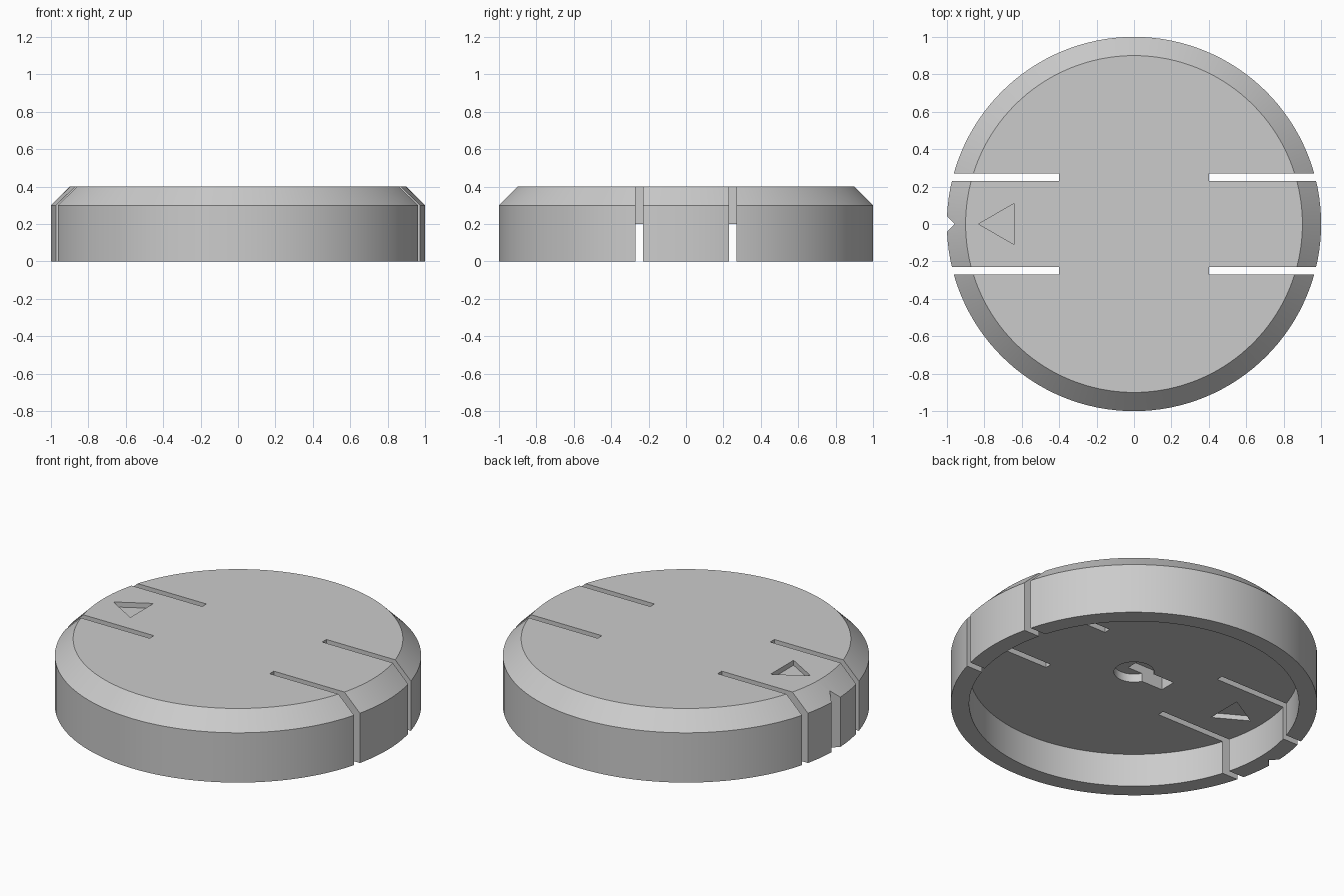
import bpy, bmesh, math

if "Cube" in bpy.data.objects:
    bpy.data.objects.remove(bpy.data.objects["Cube"])


def mesh_object(name, bm):
    bmesh.ops.recalc_face_normals(bm, faces=bm.faces)
    me = bpy.data.meshes.new(name)
    bm.to_mesh(me)
    bm.free()
    ob = bpy.data.objects.new(name, me)
    bpy.context.collection.objects.link(ob)
    return ob


def lathe(name, profile, steps=128):
    """Spin a closed (radius, z) profile that starts and ends on the axis."""
    bm = bmesh.new()
    vs = [bm.verts.new((r, 0, z)) for r, z in profile]
    es = [bm.edges.new(p) for p in zip(vs, vs[1:])]
    bmesh.ops.spin(bm, geom=vs + es, cent=(0, 0, 0), axis=(0, 0, 1),
                   angle=math.tau, steps=steps)
    bmesh.ops.remove_doubles(bm, verts=bm.verts, dist=1e-5)
    return mesh_object(name, bm)


def prism(name, outline, z0, z1):
    bm = bmesh.new()
    face = bm.faces.new([bm.verts.new((x, y, z0)) for x, y in outline])
    ext = bmesh.ops.extrude_face_region(bm, geom=[face])["geom"]
    for v in ext:
        if isinstance(v, bmesh.types.BMVert):
            v.co.z = z1
    return mesh_object(name, bm)


def rect(x0, x1, y0, y1):
    return [(x0, y0), (x1, y0), (x1, y1), (x0, y1)]


# Hollow cap with chamfered top edge
cap = lathe("cap", [(0, 0.2), (0.9, 0.2), (0.9, 0), (1, 0),
                    (1, 0.3), (0.9, 0.4), (0, 0.4)])

cutters = []
# Four slots that free the two flexible tabs
for sx in (-1, 1):
    for sy in (-1, 1):
        xs = sorted((sx * 0.4, sx * 1.2))
        ys = sorted((sy * 0.23, sy * 0.27))
        cutters.append(prism("slot_cutter", rect(*xs, *ys), -0.1, 0.5))

# Alignment notch in the rim
cutters.append(prism("notch_cutter", [(-0.957, 0), (-1.057, 0.1), (-1.057, -0.1)], -0.1, 0.5))

# Shallow arrow recess on the top and underside
arrow = [(-0.83, 0), (-0.64, 0.11), (-0.64, -0.11)]
cutters.append(prism("arrow_top_cutter", arrow, 0.37, 0.5))
cutters.append(prism("arrow_under_cutter", arrow, 0.1, 0.23))

# Keyhole recess under the centre
circle = [(0.11 * math.cos(a * math.tau / 48), 0.11 * math.sin(a * math.tau / 48))
          for a in range(48)]
cutters.append(prism("keyhole_round_cutter", circle, 0.1, 0.25))
cutters.append(prism("keyhole_slot_cutter", rect(-0.24, 0, -0.05, 0.05), 0.09, 0.3))

# Apply every cut, then drop the cutters
bpy.context.view_layer.objects.active = cap
cap.select_set(True)
for c in cutters:
    c.hide_render = True
    mod = cap.modifiers.new(c.name, 'BOOLEAN')
    mod.operation = 'DIFFERENCE'
    mod.solver = 'EXACT'
    mod.object = c
    bpy.ops.object.modifier_apply(modifier=mod.name)
    bpy.data.objects.remove(c, do_unlink=True)

bpy.ops.object.shade_smooth_by_angle(angle=math.radians(20))
